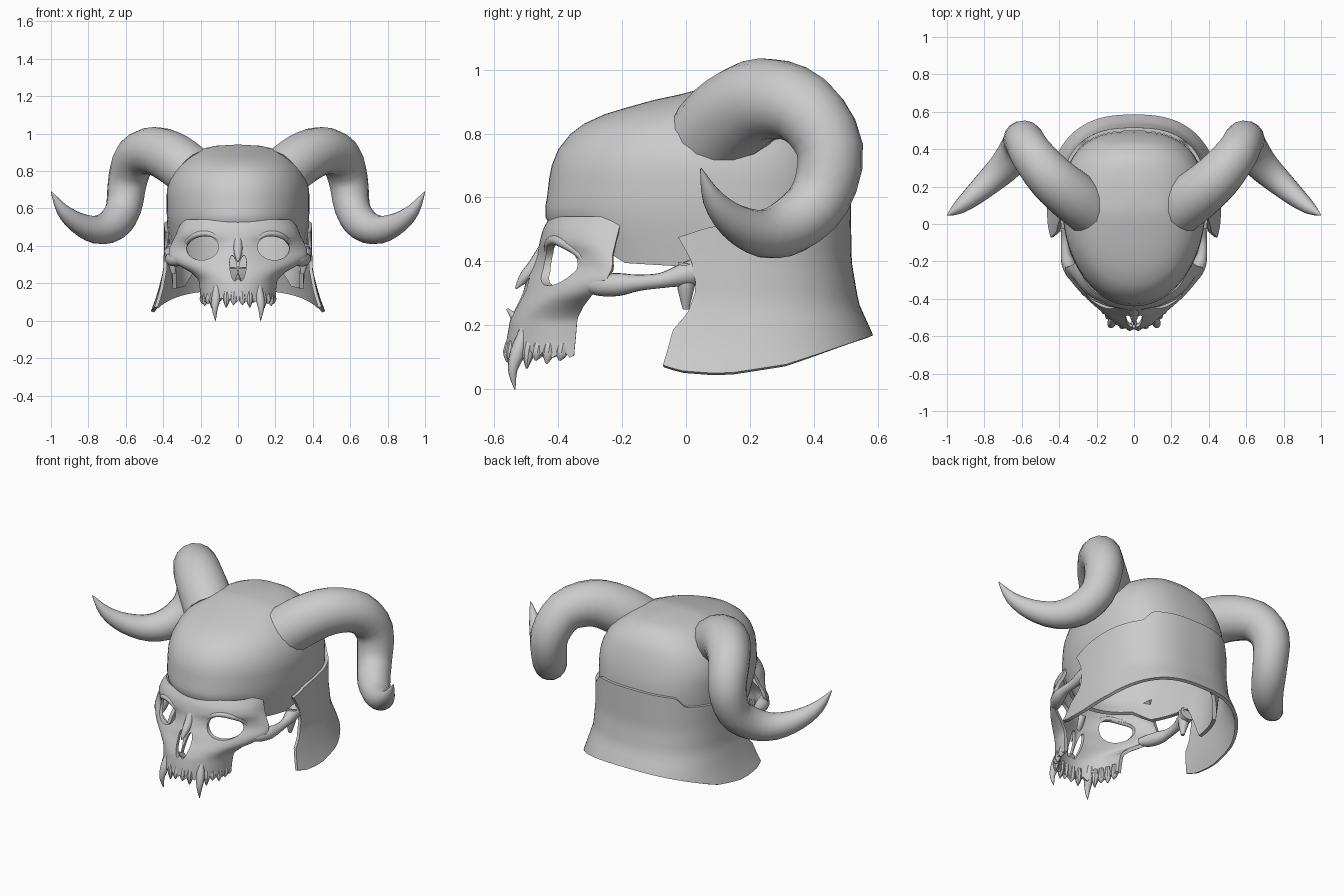
import bpy, bmesh, math
from mathutils import Vector

if "Cube" in bpy.data.objects:
    bpy.data.objects.remove(bpy.data.objects["Cube"])

bone = bpy.data.materials.new("bone_grey")
bone.diffuse_color = (0.6, 0.6, 0.6, 1)
bone.use_nodes = True
bone.node_tree.nodes["Principled BSDF"].inputs["Base Color"].default_value = bone.diffuse_color


def add(name, bm, recalc=False):
    if recalc:
        bmesh.ops.recalc_face_normals(bm, faces=bm.faces)
    me = bpy.data.meshes.new(name)
    bm.to_mesh(me)
    bm.free()
    me.materials.append(bone)
    ob = bpy.data.objects.new(name, me)
    bpy.context.collection.objects.link(ob)
    return ob


def lerp(rows, k):
    """Interpolate a table whose first column is the key."""
    rows = sorted(rows)
    k = min(max(k, rows[0][0]), rows[-1][0])
    for a, b in zip(rows, rows[1:]):
        if k <= b[0]:
            t = (k - a[0]) / (b[0] - a[0])
            return [p + (q - p) * t for p, q in zip(a, b)][1:]


def spow(v, e):
    return math.copysign(abs(v) ** e, v)


def grid(name, nu, nv, fn, wrap=False, thick=0.02):
    bm = bmesh.new()
    vs = [[bm.verts.new(fn(i / nu, j / nv)) for j in range(nv + 1)] for i in range(nu if wrap else nu + 1)]
    for i in range(nu):
        a, b = vs[i], vs[(i + 1) % len(vs)]
        for j in range(nv):
            bm.faces.new((a[j], b[j], b[j + 1], a[j + 1]))
    bmesh.ops.remove_doubles(bm, verts=bm.verts, dist=1e-5)
    ob = add(name, bm)
    m = ob.modifiers.new("shell", 'SOLIDIFY')
    m.thickness = thick
    m.offset = -1
    return ob


def tube(name, pts, sides=12, steps=4, closed=False, side=1):
    """Round tube through (x, y, z, radius) points."""
    P = [Vector((p[0] * side, p[1], p[2], p[3])) for p in pts]
    n = len(P)
    get = (lambda i: P[i % n]) if closed else (lambda i: P[min(max(i, 0), n - 1)])
    path = []
    for i in range(n if closed else n - 1):
        a, b, c, d = get(i - 1), get(i), get(i + 1), get(i + 2)
        for k in range(steps):
            t = k / steps
            path.append(0.5 * (2 * b + (c - a) * t + (2 * a - 5 * b + 4 * c - d) * t * t
                               + (3 * b - a - 3 * c + d) * t ** 3))
    if not closed:
        path.append(P[-1])
    bm = bmesh.new()
    rings, nrm, m = [], None, len(path)
    for i, p in enumerate(path):
        nx = path[(i + 1) % m] if closed else path[min(i + 1, m - 1)]
        pv = path[i - 1] if closed else path[max(i - 1, 0)]
        tan = (nx - pv).to_3d().normalized()
        if nrm is None:
            nrm = tan.orthogonal()
        nrm = (nrm - tan * nrm.dot(tan)).normalized()
        bi = tan.cross(nrm)
        rings.append([bm.verts.new(p.to_3d() + max(p[3], 0.002) * (
            nrm * math.cos(2 * math.pi * k / sides) + bi * math.sin(2 * math.pi * k / sides)))
            for k in range(sides)])
    for i in range(m if closed else m - 1):
        a, b = rings[i], rings[(i + 1) % m]
        for k in range(sides):
            bm.faces.new((a[k], a[(k + 1) % sides], b[(k + 1) % sides], b[k]))
    if not closed:
        bm.faces.new(rings[0])
        bm.faces.new(rings[-1])
    return add(name, bm, True)


# cranium: rows of height, front y, back y, half width
CRAN = [(.30, -.40, .46, .35), (.39, -.42, .475, .362), (.47, -.44, .485, .372), (.54, -.44, .495, .38),
        (.60, -.435, .495, .382), (.66, -.428, .488, .382), (.70, -.42, .48, .38), (.75, -.40, .468, .367),
        (.80, -.36, .45, .343), (.83, -.32, .437, .32), (.86, -.255, .42, .288), (.88, -.19, .40, .262),
        (.905, -.1, .375, .22), (.922, -.02, .345, .18), (.935, .03, .30, .12), (.942, .1, .1, 0)]
# lower edge of the cranium by angle from the front
LOW = [(0, .46), (40, .46), (55, .395), (87, .38), (94, .17), (125, .18), (145, .28), (180, .28)]


def cranium_pt(u, v):
    z, yf, yb, w = CRAN[round(v * (len(CRAN) - 1))]
    a = 2 * math.pi * u
    c, s = math.cos(a), math.sin(a)
    low = lerp(LOW, math.degrees(math.acos(max(-1, min(1, c)))))[0]
    if z < .6:
        z = .6 - (.6 - z) * (.6 - low) / .3
    e = 2 / 2.05 if c > 0 else 2 / 2.6
    return (w * spow(s, e), .1 - ((.1 - yf) if c > 0 else (yb - .1)) * spow(c, e), z)


cranium = grid("cranium", 72, len(CRAN) - 1, cranium_pt, wrap=True)

# face mask: rows of height, front y, half width, rear y, roundness
FACE = [(.11, -.565, .2, -.35, 2), (.16, -.56, .203, -.345, 2), (.22, -.55, .21, -.34, 2),
        (.26, -.53, .255, -.32, 1.9), (.30, -.51, .325, -.29, 1.6), (.34, -.50, .37, -.25, 1.4),
        (.38, -.482, .37, -.23, 1.32), (.42, -.465, .352, -.23, 1.5), (.46, -.458, .332, -.22, 2.0),
        (.50, -.448, .318, -.21, 2.1), (.54, -.425, .29, -.20, 2.1)]


def face_pt(u, v):
    z = .11 + .43 * v
    if v == 0:
        z += .012 * math.sin(u * 75)
    yf, w, cy, n = lerp(FACE, z)
    a = math.pi * (u - .5)
    return (w * spow(math.sin(a), 2 / n), cy - (cy - yf) * max(math.cos(a), 0) ** (2 / n), z)


def face_y(x, z):
    yf, w, cy, n = lerp(FACE, z)
    return cy - (cy - yf) * max(0, 1 - (abs(x) / w) ** n) ** (1 / n)


face = grid("face", 48, 26, face_pt)

# eye and nose openings
cutters = []
for s in (-1, 1):
    for loc, scale, tilt in (((.19, -.40, .39), (.087, .3, .066), .1), ((.024, -.52, .28), (.019, .2, .07), .12)):
        bm = bmesh.new()
        bmesh.ops.create_uvsphere(bm, u_segments=28, v_segments=18, radius=1)
        c = add("opening_cutter", bm)
        c.location, c.scale = (loc[0] * s, loc[1], loc[2]), scale
        c.rotation_euler = (0, tilt * s, 0)
        c.hide_render = True
        b = face.modifiers.new("cut", 'BOOLEAN')
        b.object, b.operation, b.solver = c, 'DIFFERENCE', 'EXACT'
        cutters.append(c)

# collar behind the skull
BOT = [(-.2, .08), (-.06, .078), (.0, .058), (.12, .048), (.3, .078), (.58, .17)]
SIZE = [(.04, .47, .53), (.12, .44, .50), (.17, .425, .485), (.27, .40, .44), (.4, .395, .418), (.62, .395, .415)]
EDGE = [(0, -.05), (.33, -.03), (.38, .0), (.6, .03), (.8, .01), (1, -.035)]


def collar_pt(u, v):
    s = 1 - 2 * u
    edge = (.1 - lerp(EDGE, v)[0]) / .45
    a = s * (math.pi / 2 + math.asin(min(1, edge ** 1.3)))
    y0 = .1 + .45 * spow(math.cos(a), 2 / 2.6)
    zb = lerp(BOT, y0 * 1.05)[0]
    zt = lerp([(-.07, .465), (.08, .51), (.2, .525), (.455, .545), (.49, .60), (.56, .61)], y0)[0]
    z = zb + (zt - zb) * v
    rx, ry = lerp(SIZE, z)
    return (rx * spow(math.sin(a), 2 / 2.6), .1 + ry * spow(math.cos(a), 2 / 2.6), z)


collar = grid("neck_guard", 64, 14, collar_pt, thick=0.018)

# bake the shells, drop the cutters
dg = bpy.context.evaluated_depsgraph_get()
for ob in (cranium, face, collar):
    me = bpy.data.meshes.new_from_object(ob.evaluated_get(dg))
    ob.modifiers.clear()
    ob.data = me
for c in cutters:
    bpy.data.objects.remove(c)

HORN = [(.245, .085, .79, .142), (.335, .155, .86, .14), (.445, .25, .907, .13), (.545, .37, .875, .115),
        (.59, .45, .75, .105), (.612, .42, .60, .096), (.67, .33, .513, .09), (.76, .24, .487, .075),
        (.86, .15, .525, .056), (.94, .085, .595, .034), (.998, .047, .69, .003)]
ARCH = [(.30, -.31, .325, .022), (.328, -.265, .325, .034), (.352, -.21, .328, .036), (.366, -.15, .333, .026),
        (.366, -.08, .34, .024), (.36, -.02, .355, .034), (.35, .04, .37, .045)]
for s in (-1, 1):
    tube("horn", HORN, 16, 3, side=s)
    tube("cheek_arch", ARCH, side=s)
    tube("jaw_joint", [(.35, .01, .39, .035), (.352, .0, .33, .03), (.345, .0, .25, .01)], side=s)
    # soft brow edge over the eye
    brow = []
    for k in range(11):
        a = math.pi * (.02 + .96 * k / 10)
        x, z = .19 + .096 * math.cos(a), .39 + .076 * math.sin(a) - .01 * math.cos(a)
        brow.append((x, face_y(x, z) + .01, z, .006 + .01 * math.sin(a)))
    tube("brow", brow, 10, 2, side=s)
    # fang and smaller teeth along the jaw
    tube("fang", [(.112, -.505, .19, .014), (.118, -.525, .12, .024), (.124, -.542, .06, .015),
                  (.12, -.535, .0, .002)], 10, side=s)
    for deg, tip in ((7, .085), (19, .07), (46, .065), (56, .09), (67, .08), (79, .09)):
        a = math.radians(deg)
        x, y = .19 * math.sin(a), -.35 - .205 * math.cos(a)
        tube("tooth", [(x * .96, y + .01, .17, .012), (x, y, .115, .019), (x * 1.02, y - .006, tip, .003)],
             8, 3, side=s)

# nasal bone and spine
tube("nasal_bone", [(0, -.44, .44, .022), (0, -.472, .385, .024), (0, -.505, .35, .018), (0, -.533, .315, .003)])
tube("nasal_spine", [(0, -.525, .215, .018), (0, -.54, .23, .012), (0, -.56, .252, .003)])

for ob in bpy.context.collection.objects:
    ob.select_set(True)
    bpy.context.view_layer.objects.active = ob
bpy.ops.object.shade_smooth_by_angle(angle=math.radians(40))
